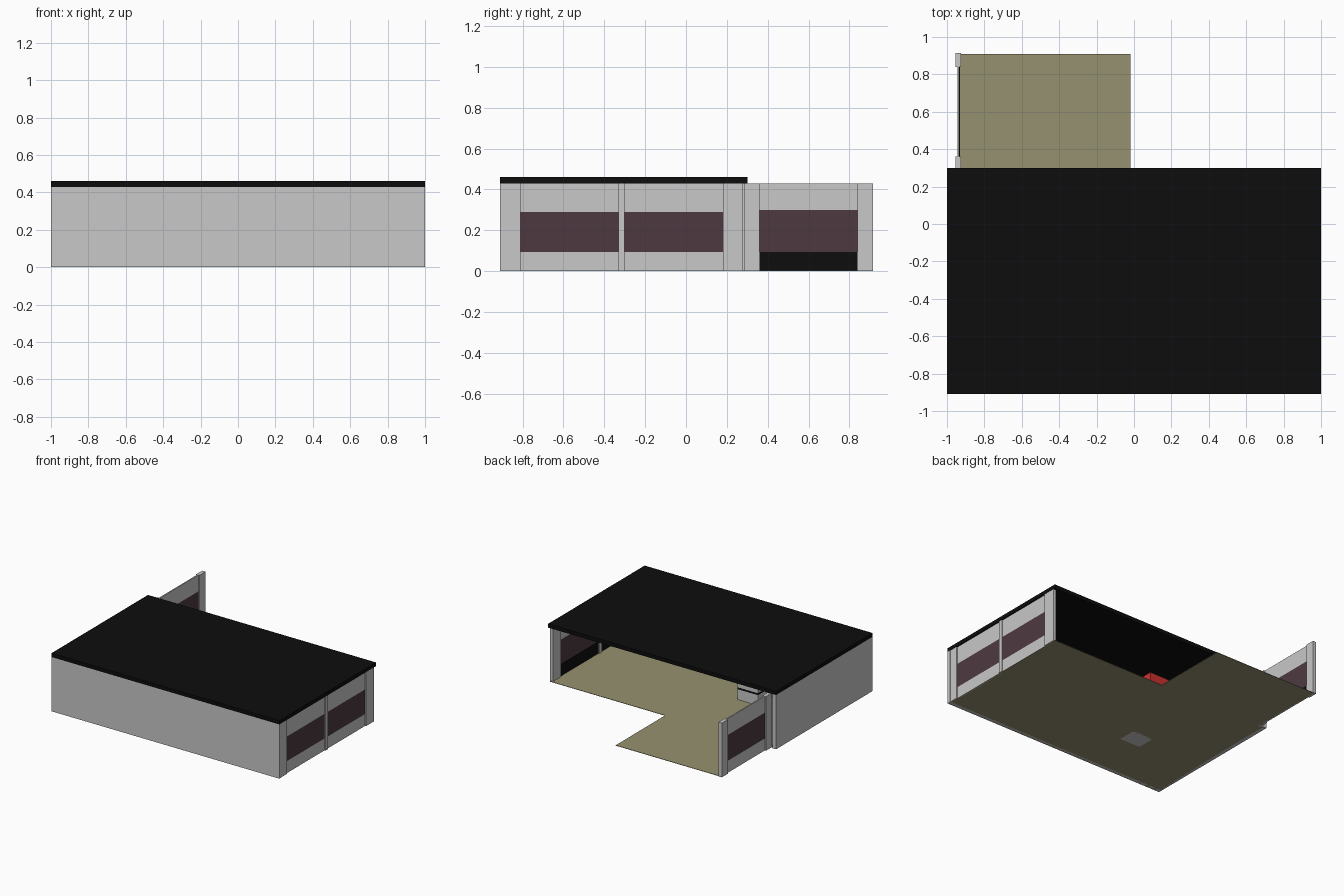
import bpy, bmesh

if "Cube" in bpy.data.objects:
    bpy.data.objects.remove(bpy.data.objects["Cube"])


def material(name, rgb):
    m = bpy.data.materials.new(name)
    m.diffuse_color = (*rgb, 1)
    m.use_nodes = True
    m.node_tree.nodes["Principled BSDF"].inputs["Base Color"].default_value = m.diffuse_color
    return m


GREY = material("wall_grey", (0.58, 0.58, 0.58))
BLACK = material("black", (0.004, 0.004, 0.004))
GLASS = material("dark_glass", (0.076, 0.042, 0.051))
FLOOR = material("olive_floor", (0.305, 0.283, 0.162))
RED = material("red", (0.6, 0.03, 0.03))


def finish(name, bm, mat):
    me = bpy.data.meshes.new(name)
    bm.to_mesh(me)
    bm.free()
    me.materials.append(mat)
    ob = bpy.data.objects.new(name, me)
    bpy.context.collection.objects.link(ob)
    return ob


def box(name, mat, x, y, z):
    """Box from (min, max) ranges on each axis."""
    bm = bmesh.new()
    bmesh.ops.create_cube(bm, size=1)
    for v in bm.verts:
        v.co = [r[0] if c < 0 else r[1] for c, r in zip(v.co, (x, y, z))]
    return finish(name, bm, mat)


TOP = 0.43


def window_bay(name, x, y, win):
    """Thin wall panel with sill, glass, header and a black inside plate."""
    panel = (x, x + 0.01)
    # the inside faces +x on the left wall and -x on the right wall
    inside = (x + 0.01, x + 0.014) if x < 0 else (x - 0.004, x)
    box(name + "_sill", GREY, panel, y, (0, win[0]))
    box(name + "_glass", GLASS, panel, y, win)
    box(name + "_header", GREY, panel, y, (win[1], TOP))
    box(name + "_inner_plate", BLACK, inside, y, (0.004, win[0]))


# Roof slab
box("roof", BLACK, (-1, 1), (-0.91, 0.30), (TOP, 0.46))

# L-shaped floor
bm = bmesh.new()
outline = [(-0.99, -0.90), (0.99, -0.90), (0.99, 0.29), (-0.02, 0.29),
           (-0.02, 0.91), (-0.94, 0.91), (-0.94, 0.29), (-0.99, 0.29)]
face = bm.faces.new([bm.verts.new((x, y, 0)) for x, y in outline])
ext = bmesh.ops.extrude_face_region(bm, geom=[face])
for v in ext["geom"]:
    if isinstance(v, bmesh.types.BMVert):
        v.co.z = 0.003
bmesh.ops.recalc_face_normals(bm, faces=bm.faces)
finish("floor", bm, FLOOR)

# Solid walls
box("front_wall", GREY, (-1, 1), (-0.91, -0.88), (0, TOP))
box("left_wall", GREY, (-1, -0.97), (-0.88, 0.30), (0, TOP))

# Right wall: three posts and two window bays
for i, y in enumerate([(-0.88, -0.81), (-0.33, -0.30), (0.18, 0.28)]):
    box(f"right_post_{i}", GREY, (0.97, 0.998), y, (0, TOP))
for i, y in enumerate([(-0.81, -0.33), (-0.30, 0.18)]):
    window_bay(f"right_bay_{i}", 0.98, y, (0.095, 0.29))

# Rear left wing: two posts and one window bay
for i, y in enumerate([(0.285, 0.36), (0.84, 0.915)]):
    box(f"wing_post_{i}", GREY, (-0.955, -0.925), y, (0, TOP))
window_bay("wing_bay", -0.945, (0.36, 0.84), (0.095, 0.30))

# Interior cabinet with dark counter line and red canopy
cx, cy = (-0.47, -0.29), (-0.50, -0.23)
box("cabinet_base", GREY, cx, cy, (0, 0.085))
box("cabinet_stripe", BLACK, cx, cy, (0.085, 0.10))
box("cabinet_body", GREY, cx, cy, (0.10, 0.30))
box("cabinet_canopy", RED, (-0.45, -0.28), (-0.50, -0.15), (0.30, 0.40))

# Red board along the inside of the front wall
box("red_board", RED, (-0.06, 0.92), (-0.88, -0.86), (0, 0.20))
